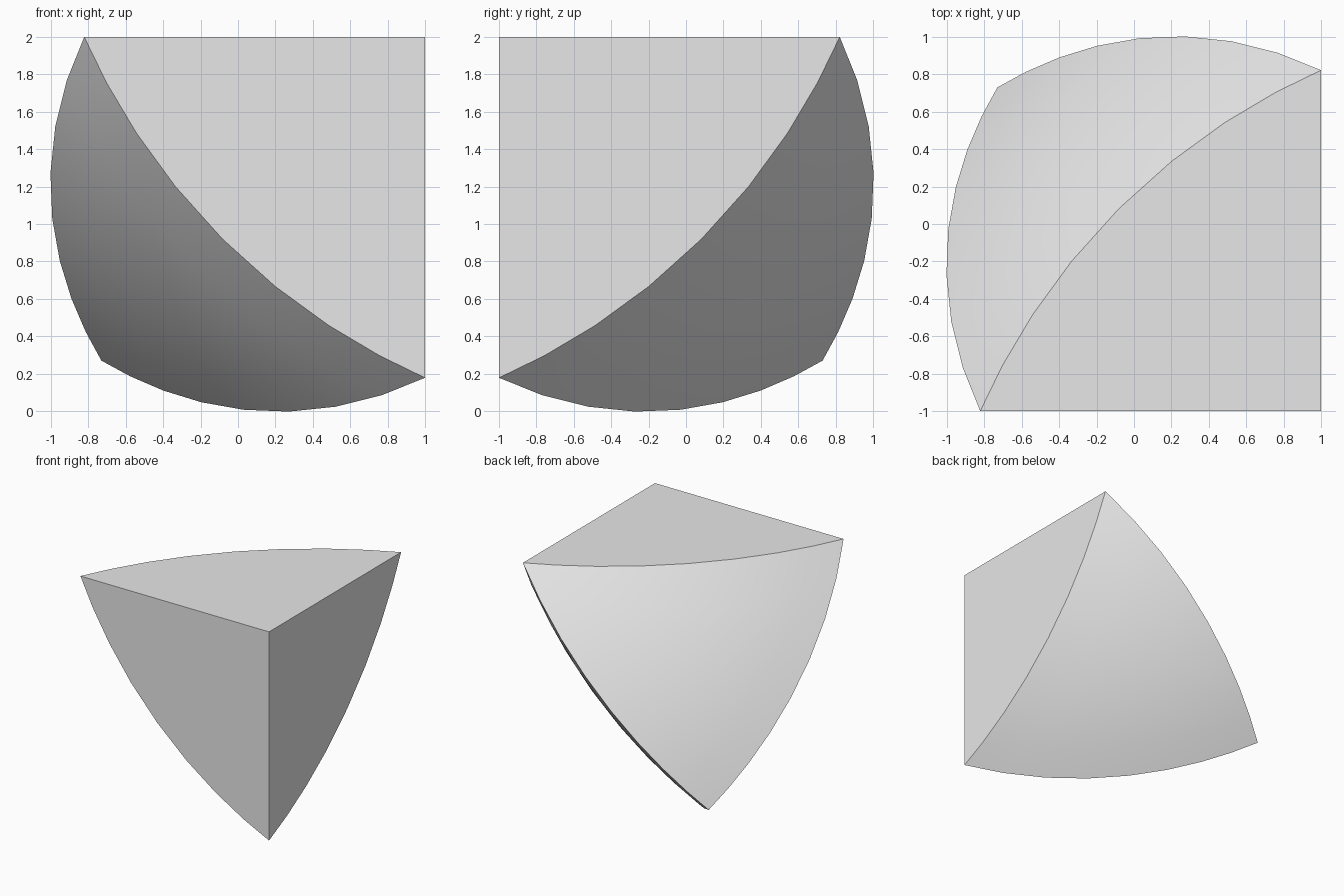
import bpy, bmesh, math
from mathutils import Vector

old = bpy.data.objects.get("Cube")
if old:
    bpy.data.objects.remove(old, do_unlink=True)

STEPS = 8                                # segments along each curved edge
LEG = 1.82                               # straight edges leaving the square corner
TIP = 1.73                               # rounded tip opposite the square corner
CENTRE = Vector((-1.44, -1.44, 3.0))     # centre of the first spherical face
RADIUS = 4.66


def cycle(v, k):
    """Turn a point k thirds of a turn about the corner-to-tip axis."""
    return Vector([v[(i - k) % 3] for i in range(3)])


def to_world(v):
    return Vector((1 - v.x, v.y - 1, 2 - v.z))


def on_sphere(direction):
    """Point where a ray from the square corner meets the spherical face."""
    d = direction.normalized()
    b = d.dot(CENTRE)
    return d * (b + math.sqrt(b * b - CENTRE.length_squared + RADIUS ** 2))


bm = bmesh.new()
a, b, tip = Vector((LEG, 0, 0)), Vector((0, LEG, 0)), Vector((TIP, TIP, TIP))

for k in range(3):
    # Spherical face as a triangular grid
    rows = []
    for i in range(STEPS + 1):
        rows.append([])
        for j in range(STEPS + 1 - i):
            p = on_sphere((a * (STEPS - i - j) + b * j + tip * i) / STEPS)
            rows[i].append(bm.verts.new(to_world(cycle(p, k))))
    for low, high in zip(rows, rows[1:]):
        for j in range(len(high)):
            bm.faces.new((low[j], low[j + 1], high[j])).smooth = True
            if j:
                bm.faces.new((low[j], high[j], high[j - 1])).smooth = True
    # Flat face between the square corner and the curved edge
    corner = bm.verts.new(to_world(Vector((0, 0, 0))))
    bm.faces.new([corner] + rows[0])

bmesh.ops.remove_doubles(bm, verts=bm.verts, dist=0.001)
bmesh.ops.recalc_face_normals(bm, faces=bm.faces)
mesh = bpy.data.meshes.new("rounded_corner_block")
bm.to_mesh(mesh)
bm.free()

block = bpy.data.objects.new("rounded_corner_block", mesh)
bpy.context.collection.objects.link(block)

# Plain grey material
grey = bpy.data.materials.new("light_grey")
grey.use_nodes = True
colour = (0.8, 0.8, 0.8, 1)
grey.diffuse_color = colour
grey.node_tree.nodes["Principled BSDF"].inputs["Base Color"].default_value = colour
mesh.materials.append(grey)

# Smooth curved faces with crisp ridges
bpy.ops.object.select_all(action='DESELECT')
block.select_set(True)
bpy.context.view_layer.objects.active = block
bpy.ops.object.shade_smooth_by_angle(angle=math.radians(30))
